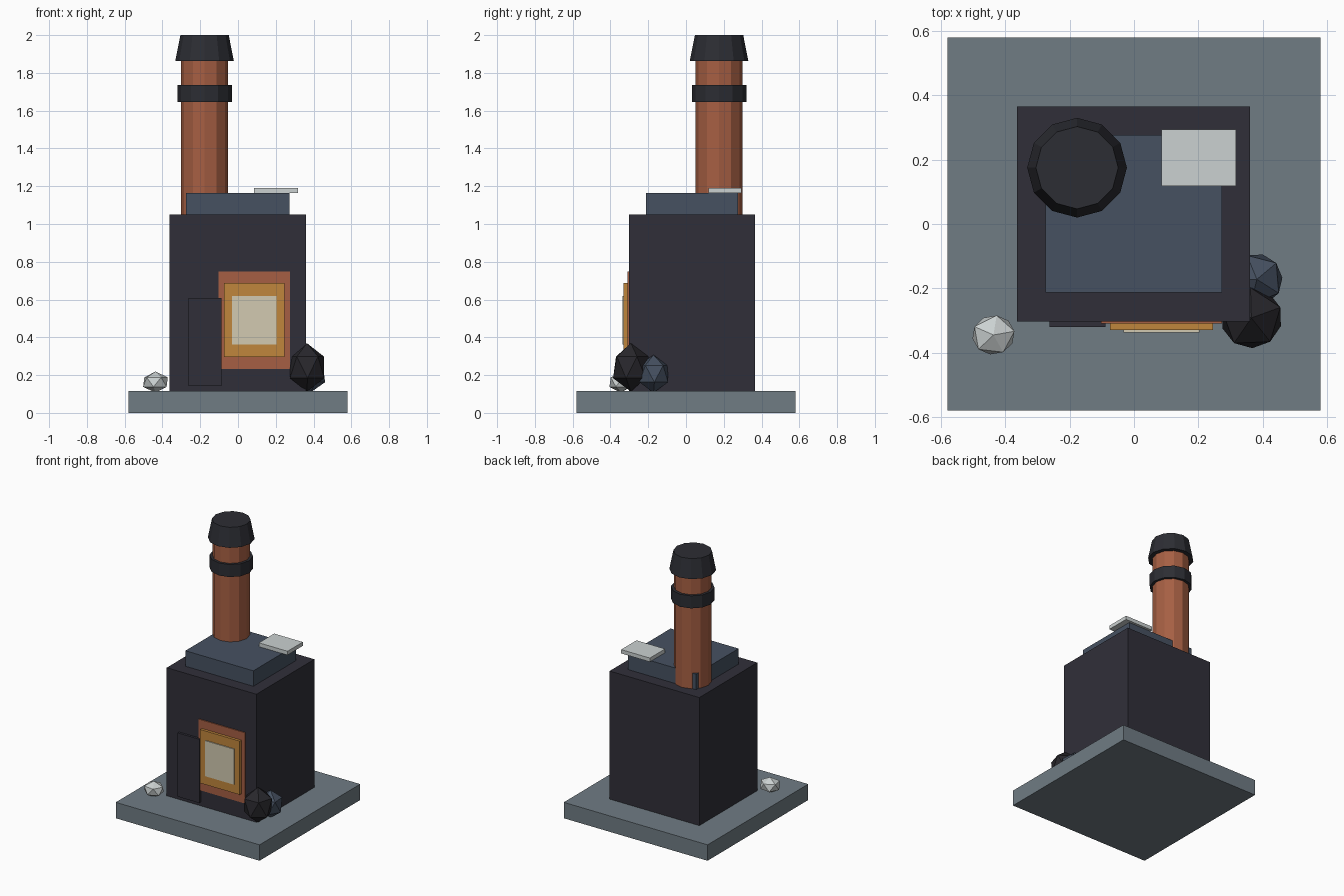
import bpy, bmesh, math
from mathutils import Matrix, Euler

if "Cube" in bpy.data.objects:
    bpy.data.objects.remove(bpy.data.objects["Cube"])


def material(name, r, g, b):
    lin = lambda c: ((c / 255 + 0.055) / 1.055) ** 2.4
    m = bpy.data.materials.new(name)
    m.diffuse_color = (lin(r), lin(g), lin(b), 1)
    m.use_nodes = True
    m.node_tree.nodes["Principled BSDF"].inputs["Base Color"].default_value = m.diffuse_color
    return m


STONE = material("grey_stone", 112, 124, 132)
IRON = material("dark_iron", 48, 47, 57)
SOOT = material("soot_black", 44, 45, 51)
COAL = material("coal_black", 40, 39, 44)
SLATE = material("blue_slate", 70, 81, 97)
COPPER = material("copper", 166, 95, 67)
AMBER = material("amber", 192, 134, 60)
CREAM = material("cream_glow", 210, 202, 177)
ASH = material("pale_ash", 203, 209, 209)


def add(name, bm, mat):
    mesh = bpy.data.meshes.new(name)
    bmesh.ops.recalc_face_normals(bm, faces=bm.faces)
    bm.to_mesh(mesh)
    bm.free()
    mesh.materials.append(mat)
    ob = bpy.data.objects.new(name, mesh)
    bpy.context.collection.objects.link(ob)
    return ob


def box(name, mat, x, y, z):
    """Box from (min, max) ranges."""
    bm = bmesh.new()
    size = [b - a for a, b in (x, y, z)]
    mid = [(a + b) / 2 for a, b in (x, y, z)]
    bmesh.ops.create_cube(bm, size=1, matrix=Matrix.LocRotScale(mid, None, size))
    return add(name, bm, mat)


def drum(name, mat, r1, r2, z1, z2, at=(-0.177, 0.175)):
    """Twelve-sided cylinder or cone on the chimney axis."""
    bm = bmesh.new()
    bmesh.ops.create_cone(bm, cap_ends=True, segments=12, radius1=r1, radius2=r2, depth=z2 - z1,
                          matrix=Matrix.Translation((*at, (z1 + z2) / 2)))
    return add(name, bm, mat)


def lump(name, mat, loc, size, turn):
    """Twenty-sided rock."""
    bm = bmesh.new()
    rot = Euler((0, 0, math.radians(turn))).to_quaternion()
    bmesh.ops.create_icosphere(bm, subdivisions=1, radius=1,
                               matrix=Matrix.LocRotScale(loc, rot, size))
    return add(name, bm, mat)


# Hearth slab, stove body and stepped top
box("hearth_slab", STONE, (-0.58, 0.58), (-0.58, 0.58), (0, 0.116))
box("stove_body", IRON, (-0.363, 0.361), (-0.303, 0.365), (0.116, 1.05))
box("top_plate", SLATE, (-0.275, 0.273), (-0.213, 0.276), (1.05, 1.163))
box("ash_tile", ASH, (0.086, 0.317), (0.118, 0.294), (1.163, 1.191))

# Chimney
drum("flue_pipe", COPPER, 0.125, 0.125, 1.05, 1.87)
drum("flue_band", SOOT, 0.144, 0.144, 1.645, 1.736)
drum("flue_cap", SOOT, 0.155, 0.128, 1.863, 2.0)

# Fire opening and the open door beside it
box("fire_frame", COPPER, (-0.103, 0.274), (-0.31, -0.30), (0.232, 0.748))
box("fire_glow", AMBER, (-0.074, 0.245), (-0.33, -0.30), (0.296, 0.687))
box("fire_core", CREAM, (-0.032, 0.203), (-0.337, -0.329), (0.361, 0.62))
box("open_door", IRON, (-0.263, -0.088), (-0.32, -0.30), (0.143, 0.608))

# Rocks on the hearth
lump("coal_lump", COAL, (0.365, -0.292, 0.241), (0.107, 0.105, 0.128), 20)
lump("slate_lump", SLATE, (0.382, -0.172, 0.207), (0.088, 0.09, 0.1), 40)
lump("ash_lump", ASH, (-0.437, -0.345, 0.163), (0.074, 0.068, 0.056), 10)
